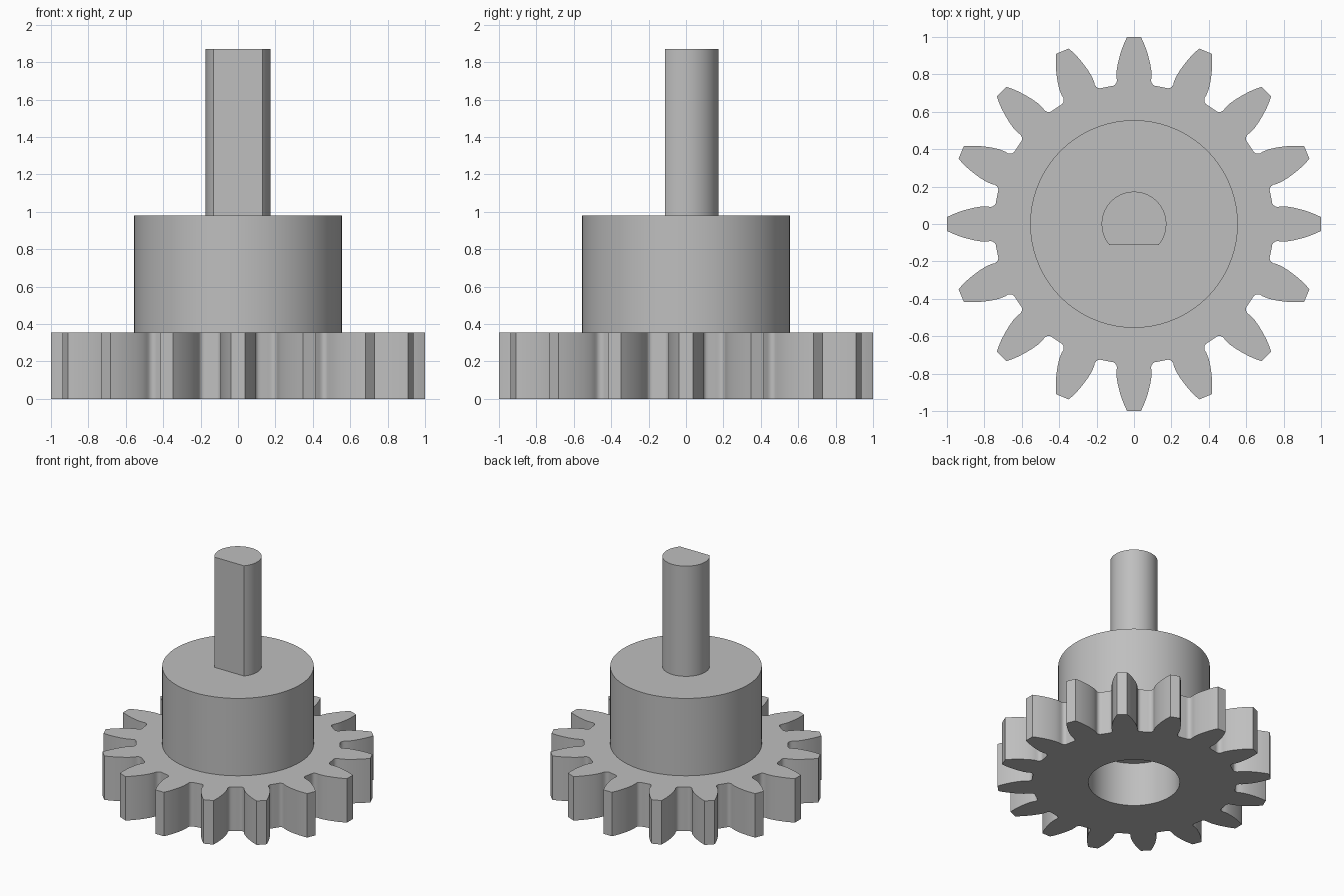
import bpy, bmesh, math
from mathutils import Vector, Matrix

cube = bpy.data.objects.get("Cube")
if cube:
    bpy.data.objects.remove(cube)

metal = bpy.data.materials.new("light_grey_metal")
metal.use_nodes = True
GREY = (0.52, 0.52, 0.52, 1)
metal.diffuse_color = GREY
metal.node_tree.nodes["Principled BSDF"].inputs["Base Color"].default_value = GREY


def arc(radius, start=0.0, sweep=math.tau, count=72):
    """Points along an arc; a full turn leaves out the repeated end point."""
    steps = count if sweep >= math.tau else count - 1
    return [Vector((radius * math.cos(start + sweep * i / steps),
                    radius * math.sin(start + sweep * i / steps), 0))
            for i in range(count)]


def prism(name, loops, bottom, top):
    """Fill the closed outlines (inner ones become holes) and extrude upward."""
    bm = bmesh.new()
    for loop in loops:
        verts = [bm.verts.new((p.x, p.y, bottom)) for p in loop]
        for i, v in enumerate(verts):
            bm.edges.new((verts[i - 1], v))
    bmesh.ops.triangle_fill(bm, use_beauty=True, edges=bm.edges[:],
                            normal=Vector((0, 0, 1)))
    grown = bmesh.ops.extrude_face_region(bm, geom=bm.faces[:], use_keep_orig=True)
    moved = [g for g in grown["geom"] if isinstance(g, bmesh.types.BMVert)]
    bmesh.ops.translate(bm, verts=moved, vec=(0, 0, top - bottom))
    bmesh.ops.recalc_face_normals(bm, faces=bm.faces[:])
    mesh = bpy.data.meshes.new(name)
    bm.to_mesh(mesh)
    bm.free()
    mesh.materials.append(metal)
    obj = bpy.data.objects.new(name, mesh)
    bpy.context.collection.objects.link(obj)
    bpy.ops.object.select_all(action="DESELECT")
    obj.select_set(True)
    bpy.context.view_layer.objects.active = obj
    bpy.ops.object.shade_smooth_by_angle(angle=math.radians(32))
    return obj


# Half a tooth as (distance from axis, half width), root to tip
TEETH = 16
flank = [(0.737, 0.123), (0.739, 0.111), (0.745, 0.101), (0.755, 0.094),
         (0.768, 0.091), (0.785, 0.094), (0.82, 0.093), (0.86, 0.086),
         (0.9, 0.076), (0.94, 0.063), (0.97, 0.051), (1.0, 0.037)]
tooth = [Vector((r, -w, 0)) for r, w in flank]
tooth += [Vector((r, w, 0)) for r, w in reversed(flank)]
outline = []
for i in range(TEETH):
    turn = Matrix.Rotation(math.tau * i / TEETH, 3, "Z")
    outline += [turn @ p for p in tooth]

GEAR_TOP, HUB_TOP, SHAFT_TOP = 0.355, 0.98, 1.87

# Gear wheel with a round bore that ends at the hub
prism("gear_wheel", [outline, arc(0.335)], 0, GEAR_TOP)

# Hub
prism("hub", [arc(0.555)], GEAR_TOP, HUB_TOP)

# Shaft with one flat on the front side
SHAFT_R = 0.173
flat = math.asin(0.112 / SHAFT_R)
prism("flatted_shaft", [arc(SHAFT_R, -flat, math.pi + 2 * flat, 48)], HUB_TOP, SHAFT_TOP)
